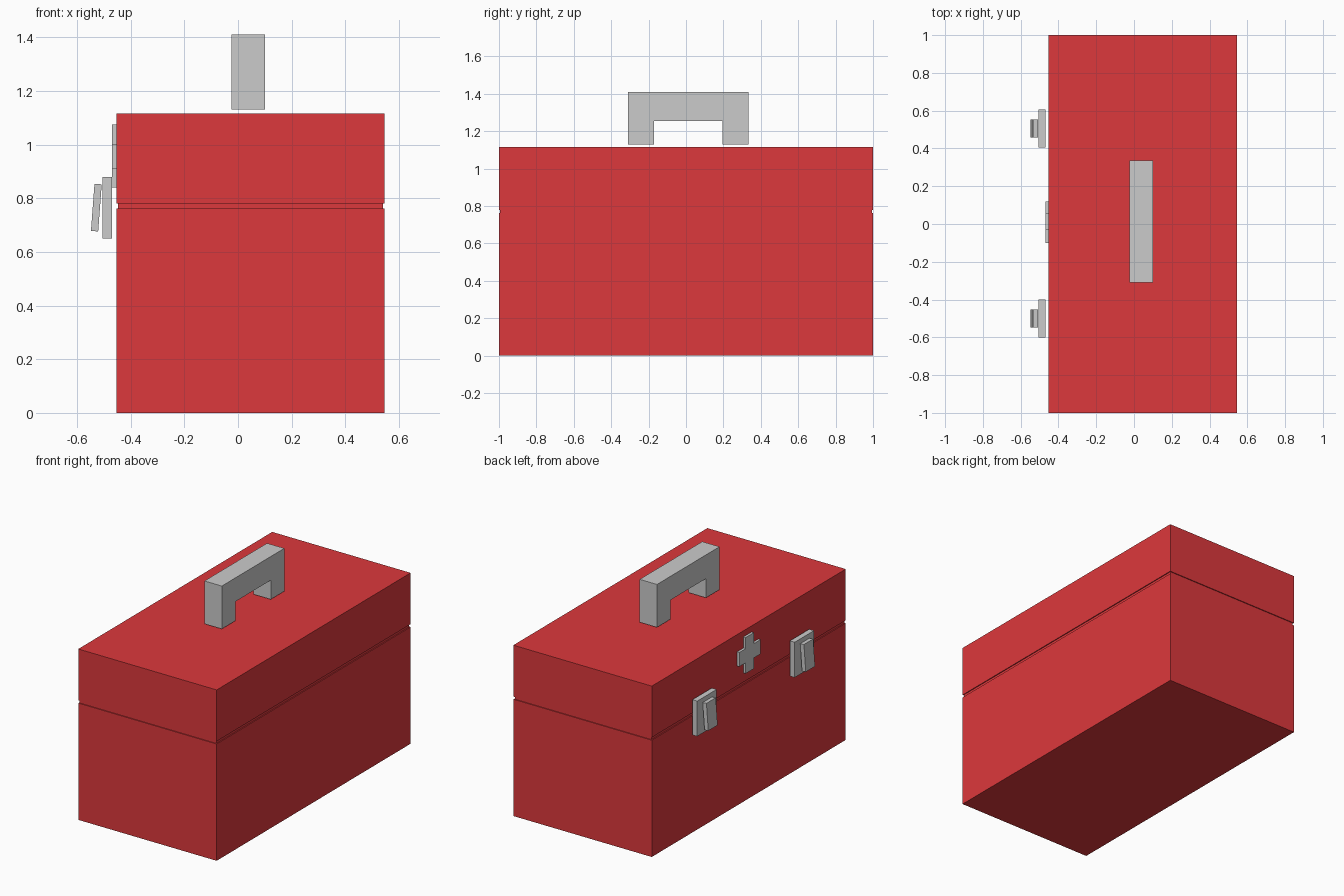
import bpy, bmesh
from mathutils import Matrix

if "Cube" in bpy.data.objects:
    bpy.data.objects.remove(bpy.data.objects["Cube"])

RED = bpy.data.materials.new("red_paint")
RED.diffuse_color = (0.72, 0.04, 0.045, 1)
RED.use_nodes = True
RED.node_tree.nodes["Principled BSDF"].inputs["Base Color"].default_value = RED.diffuse_color


def finish(name, bm, mat=None):
    bmesh.ops.recalc_face_normals(bm, faces=bm.faces)
    mesh = bpy.data.meshes.new(name)
    bm.to_mesh(mesh)
    bm.free()
    obj = bpy.data.objects.new(name, mesh)
    bpy.context.collection.objects.link(obj)
    if mat:
        mesh.materials.append(mat)
    return obj


def box(name, centre, size, tilt=0.0):
    bm = bmesh.new()
    bmesh.ops.create_cube(bm, size=1, matrix=Matrix.Diagonal((*size, 1)))
    obj = finish(name, bm)
    obj.location = centre
    obj.rotation_euler.y = tilt
    return obj


def extrude_yz(name, profile, x0, x1):
    """Extrude a (y, z) outline from x0 to x1."""
    bm = bmesh.new()
    face = bm.faces.new([bm.verts.new((x0, y, z)) for y, z in profile])
    out = bmesh.ops.extrude_face_region(bm, geom=[face], use_keep_orig=True)
    verts = [v for v in out["geom"] if isinstance(v, bmesh.types.BMVert)]
    bmesh.ops.translate(bm, verts=verts, vec=(x1 - x0, 0, 0))
    return finish(name, bm)


# Case: stacked rectangular rings, with a shallow groove below the lid
X0, X1, G = -0.453, 0.546, 0.006
bm = bmesh.new()
rings = []
for z, d in [(0, 0), (0.762, 0), (0.762, G), (0.78, G), (0.78, 0), (1.115, 0)]:
    corners = [(X0 + d, -1 + d), (X1 - d, -1 + d), (X1 - d, 1 - d), (X0 + d, 1 - d)]
    rings.append([bm.verts.new((x, y, z)) for x, y in corners])
for a, b in zip(rings, rings[1:]):
    for i in range(4):
        j = (i + 1) % 4
        bm.faces.new((a[i], a[j], b[j], b[i]))
bm.faces.new(rings[0])
bm.faces.new(rings[-1])
finish("case", bm, RED)

# Carry handle, a squared arch
extrude_yz("handle", [(-0.31, 1.13), (-0.17, 1.13), (-0.17, 1.255), (0.195, 1.255),
                      (0.195, 1.13), (0.335, 1.13), (0.335, 1.41), (-0.31, 1.41)],
           -0.025, 0.10)

# Cross badge on the latch side
extrude_yz("cross_badge", [(-0.03, 0.84), (0.055, 0.84), (0.055, 0.91), (0.12, 0.91),
                           (0.12, 1.003), (0.055, 1.003), (0.055, 1.075), (-0.03, 1.075),
                           (-0.03, 1.003), (-0.10, 1.003), (-0.10, 0.91), (-0.03, 0.91)],
           -0.469, X0)

# Two latches: plate plus tilted tab
for side, y in (("left", 0.505), ("right", -0.5)):
    box(f"latch_plate_{side}", (-0.487, y, 0.765), (0.035, 0.2, 0.23))
    box(f"latch_tab_{side}", (-0.528, y, 0.765), (0.027, 0.096, 0.176), 0.075)
